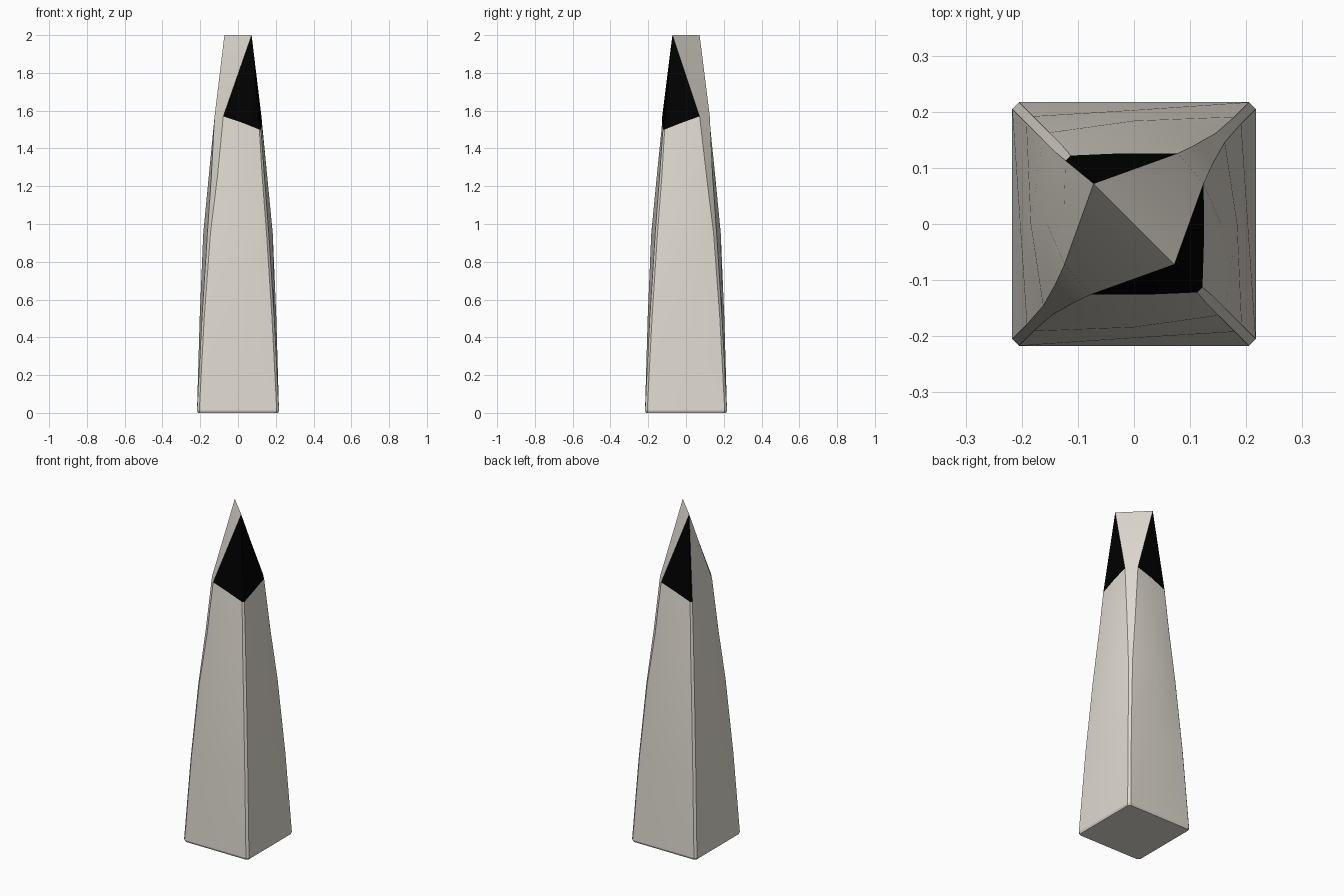
import bpy, bmesh, math

if "Cube" in bpy.data.objects:
    bpy.data.objects.remove(bpy.data.objects["Cube"])

def material(name, rgb):
    m = bpy.data.materials.new(name)
    m.diffuse_color = (*rgb, 1)
    m.use_nodes = True
    m.node_tree.nodes["Principled BSDF"].inputs["Base Color"].default_value = m.diffuse_color
    return m

bm = bmesh.new()

def half_turn(pts):
    # make the points, then their copies turned 180 degrees about z
    return [bm.verts.new((s * x, s * y, z)) for s in (1, -1) for x, y, z in pts]

def ring(z, sharp, mid, blunt, c=0.012, cb=0.012):
    # half outline: front left corner, front middle, front right corner, right middle, back right corner
    return half_turn([(cb - blunt, -blunt, z), (0, -mid, z), (sharp - c, -sharp, z),
                      (sharp, c - sharp, z), (mid, 0, z), (blunt, blunt - cb, z)])

# tapering shaft: straight corners, gently bulging faces
rings = [ring(0, 0.212, 0.212, 0.212),
         ring(0.012, 0.217, 0.217, 0.217),
         ring(0.5, 0.192, 0.203, 0.191),
         ring(0.95, 0.163, 0.184, 0.162, cb=0.016),
         ring(1.25, 0.140, 0.155, 0.141, cb=0.032)]
# slanted top edge of the shaft: two low corners, two high cut-off corners
top = half_turn([(-0.078, -0.126, 1.57), (0.02, -0.126, 1.537), (0.113, -0.122, 1.5),
                 (0.122, -0.113, 1.5), (0.125, -0.02, 1.537), (0.124, 0.072, 1.57)])
rings.append(top)
bm.faces.new(rings[0][::-1])
for lo, hi in zip(rings, rings[1:]):
    for i in range(12):
        j = (i + 1) % 12
        bm.faces.new((lo[i], lo[j], hi[j], hi[i]))

# wedge tip over a diagonal ridge
ridge = half_turn([(0.072, -0.072, 2)])
for k in (0, 1):
    P, Q = ridge[k], ridge[1 - k]
    t = [top[(i + 6 * k) % 12] for i in range(7)]
    bm.faces.new((t[5], t[6], Q, P))
    # black facets; the left one stays stone
    for i in range(5):
        f = bm.faces.new((t[i], t[i + 1], P))
        f.material_index = 0 if k and i > 2 else 1

bmesh.ops.recalc_face_normals(bm, faces=bm.faces[:])
mesh = bpy.data.meshes.new("stone_spike")
bm.to_mesh(mesh)
bm.free()
mesh.materials.append(material("warm grey stone", (0.74, 0.70, 0.63)))
mesh.materials.append(material("black facet", (0, 0, 0)))
obj = bpy.data.objects.new("stone_spike", mesh)
bpy.context.collection.objects.link(obj)
bpy.context.view_layer.objects.active = obj
obj.select_set(True)
bpy.ops.object.shade_smooth_by_angle(angle=math.radians(25))
